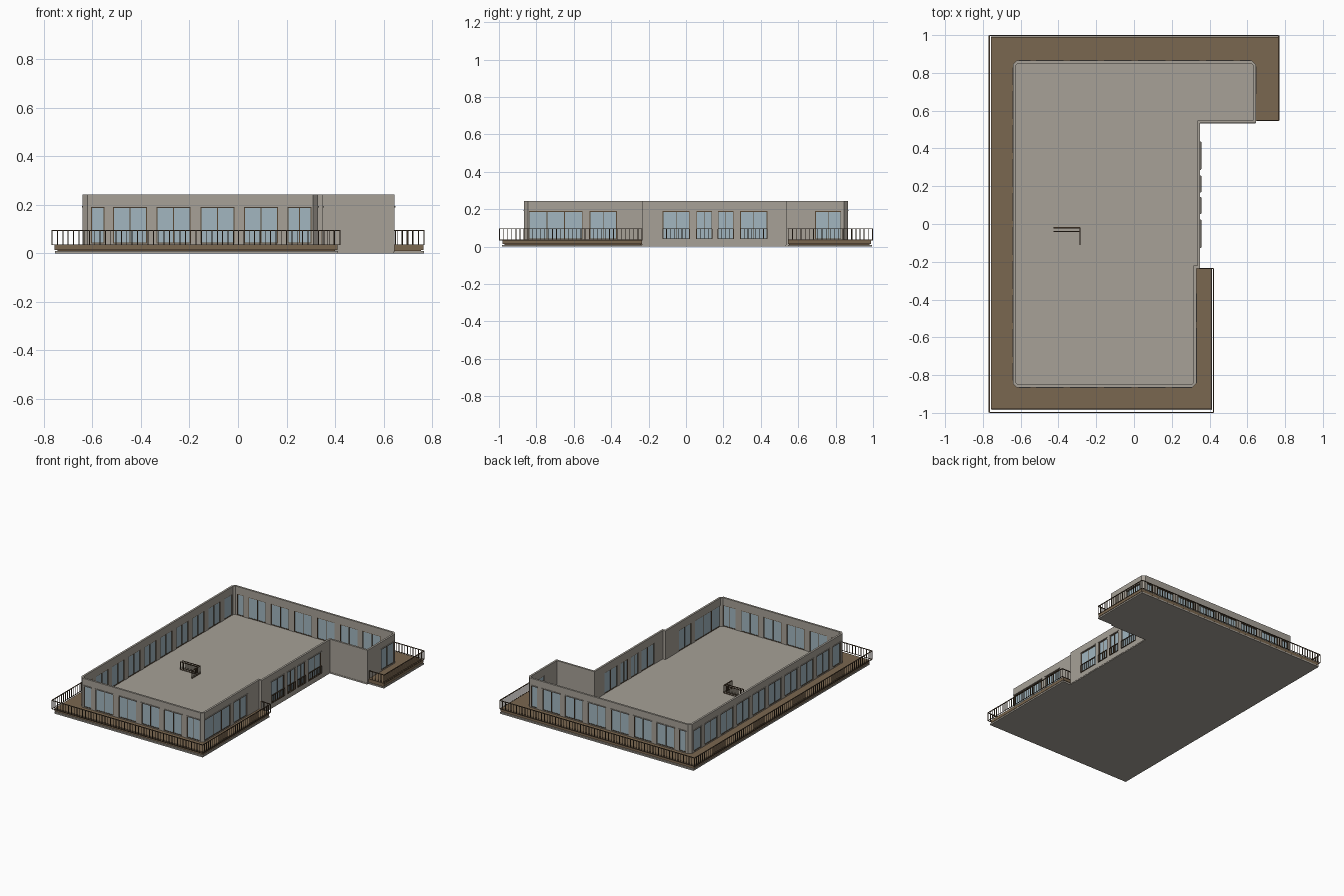
import bpy, bmesh
from mathutils import Vector

if "Cube" in bpy.data.objects:
    bpy.data.objects.remove(bpy.data.objects["Cube"])


def mat(name, rgb):
    m = bpy.data.materials.new(name)
    m.diffuse_color = (*rgb, 1)
    m.use_nodes = True
    m.node_tree.nodes["Principled BSDF"].inputs["Base Color"].default_value = m.diffuse_color
    return m


GREY = mat("warm grey render", (0.385, 0.355, 0.31))
BROWN = mat("brown decking", (0.195, 0.135, 0.08))
RAIL = mat("dark brown timber", (0.10, 0.065, 0.035))
GLASS = mat("pale blue glass", (0.36, 0.47, 0.53))


def finish(bm, name, m):
    bmesh.ops.recalc_face_normals(bm, faces=bm.faces)
    me = bpy.data.meshes.new(name)
    bm.to_mesh(me)
    bm.free()
    me.materials.append(m)
    ob = bpy.data.objects.new(name, me)
    bpy.context.collection.objects.link(ob)


def slab(name, pts, z0, z1, m):
    bm = bmesh.new()
    f = bm.faces.new([bm.verts.new((x, y, z0)) for x, y in pts])
    r = bmesh.ops.extrude_face_region(bm, geom=[f], use_keep_orig=True)
    vs = [v for v in r["geom"] if isinstance(v, bmesh.types.BMVert)]
    bmesh.ops.translate(bm, verts=vs, vec=(0, 0, z1 - z0))
    finish(bm, name, m)


def bar(bm, a, b, s0, s1, t0, t1, z0, z1):
    """Box along line a-b: s along the line, t to its left (inward)."""
    a, b = Vector(a), Vector(b)
    d = (b - a).normalized()
    n = Vector((-d.y, d.x))
    v = []
    for z in (z0, z1):
        for s, t in ((s0, t0), (s1, t0), (s1, t1), (s0, t1)):
            p = a + d * s + n * t
            v.append(bm.verts.new((p.x, p.y, z)))
    for q in ((3, 2, 1, 0), (4, 5, 6, 7), (0, 1, 5, 4), (1, 2, 6, 5), (2, 3, 7, 6), (3, 0, 4, 7)):
        bm.faces.new([v[i] for i in q])


FLOOR, HEAD, TOP, T = 0.04, 0.19, 0.243, 0.014
walls, glass, frames, lintels = (bmesh.new() for _ in range(4))


def wall(a, b, wins=(), z0=FLOOR - 0.005):
    """Wall with openings given as (start, end, panes) along its length."""
    L = (Vector(b) - Vector(a)).length
    s = 0
    for w0, w1, n in wins:
        bar(walls, a, b, s, w0, 0, T, z0, HEAD)
        bar(glass, a, b, w0, w1, 0.006, 0.009, FLOOR, HEAD)
        for i in range(n + 1):
            x = w0 + (w1 - w0 - 0.004) * i / n
            bar(frames, a, b, x, x + 0.004, 0.003, 0.012, FLOOR, HEAD)
        bar(frames, a, b, w0, w1, 0.003, 0.012, HEAD - 0.004, HEAD)
        bar(frames, a, b, w0, w1, 0.003, 0.012, FLOOR, FLOOR + 0.004)
        bar(lintels, a, b, w0 - 0.003, w1 + 0.003, -0.004, 0.002, HEAD, HEAD + 0.006)
        s = w1
    bar(walls, a, b, s, L, 0, T, z0, HEAD if wins else TOP)
    if wins:
        bar(walls, a, b, 0, L, 0, T, HEAD, TOP)


# storey outline, counter-clockwise
outline = [(-.62, -.865), (.31, -.865), (.33, -.845), (.33, -.235), (.35, -.235), (.35, .535),
           (.645, .535), (.645, .845), (.625, .865), (-.62, .865), (-.64, .845), (-.64, -.845)]
bays = [(-.515 + .18 * i, -.375 + .18 * i, 2) for i in range(6)]
front = [(-.605, -.55, 1)] + bays[:4] + [(.205, .303, 2)]
back = [(-.605, -.55, 1)] + bays + [(.565, .615, 1)]
side = [(-.825, -.74, 1)] + [(-.70 + .18 * i, -.56 + .18 * i, 2) for i in range(8)] + [(.74, .825, 1)]
juliet = [(-.125, .02, 2), (.055, .14, 2), (.17, .255, 2), (.29, .435, 2)]


def along(wins, start, sign=1):
    return sorted((min((w0 - start) * sign, (w1 - start) * sign),
                   max((w0 - start) * sign, (w1 - start) * sign), n) for w0, w1, n in wins)


spec = {0: along(front, -.62), 2: along([(-.84, -.553, 3), (-.515, -.37, 2)], -.845),
        4: along(juliet, -.235), 6: along([(.69, .83, 2)], .535),
        8: along(back, .625, -1), 10: along(side, .845, -1)}
for i, a in enumerate(outline):
    b = outline[(i + 1) % 12]
    if i in (2, 4):                      # close the inner corners
        b = (b[0], b[1] + T)
    wall(a, b, spec.get(i, ()))
finish(walls, "outer_walls", GREY)
finish(glass, "window_glass", GLASS)
finish(frames, "window_frames", RAIL)
finish(lintels, "window_lintels", GREY)

# floor, base slab and timber deck
slab("storey_floor", outline, 0.005, FLOOR, GREY)
slab("base_slab", [(-.755, -.985), (.412, -.985), (.412, -.237), (.348, -.237), (.348, .533), (.642, .533),
                   (.642, .545), (.766, .545), (.766, .995), (-.755, .995)], 0, 0.01, GREY)
slab("terrace_deck", [(-.757, -.98), (.41, -.98), (.41, -.236), (.345, -.236), (.345, .54), (.64, .54),
                      (.64, .546), (.765, .546), (.765, .99), (-.757, .99)], 0.014, 0.036, BROWN)
slab("deck_shadow_joint", [(-.745, -.97), (.40, -.97), (.40, -.24), (.34, -.24), (.34, .545), (.64, .545),
                           (.64, .55), (.755, .55), (.755, .98), (-.745, .98)], 0.009, 0.015, RAIL)


def railing(name, paths, z0=0.034, z1=0.097, step=0.022):
    bm = bmesh.new()
    for pts in paths:
        for a, b in zip(pts, pts[1:]):
            L = (Vector(b) - Vector(a)).length
            n = max(1, round(L / step))
            bar(bm, a, b, 0, L, -.003, .003, z1 - .004, z1)
            bar(bm, a, b, 0, L, -.002, .002, z0, z0 + .003)
            for i in range(n + 1):
                s = L * i / n
                bar(bm, a, b, s - .0018, s + .0018, -.0018, .0018, z0, z1 - .003)
    finish(bm, name, RAIL)


# railings: terrace edge, window guards and stair guard
railing("terrace_railing", [[(.65, .547), (.766, .547), (.766, .997), (-.766, .997), (-.766, -.997),
                             (.42, -.997), (.42, -.235), (.345, -.235)]])
railing("window_guards", [[(.354, w0), (.354, w1)] for w0, w1, n in juliet], FLOOR)
railing("stair_guard", [[(-.425, -.02), (-.285, -.02), (-.285, -.11)], [(-.425, -.04), (-.285, -.04)]], FLOOR)
